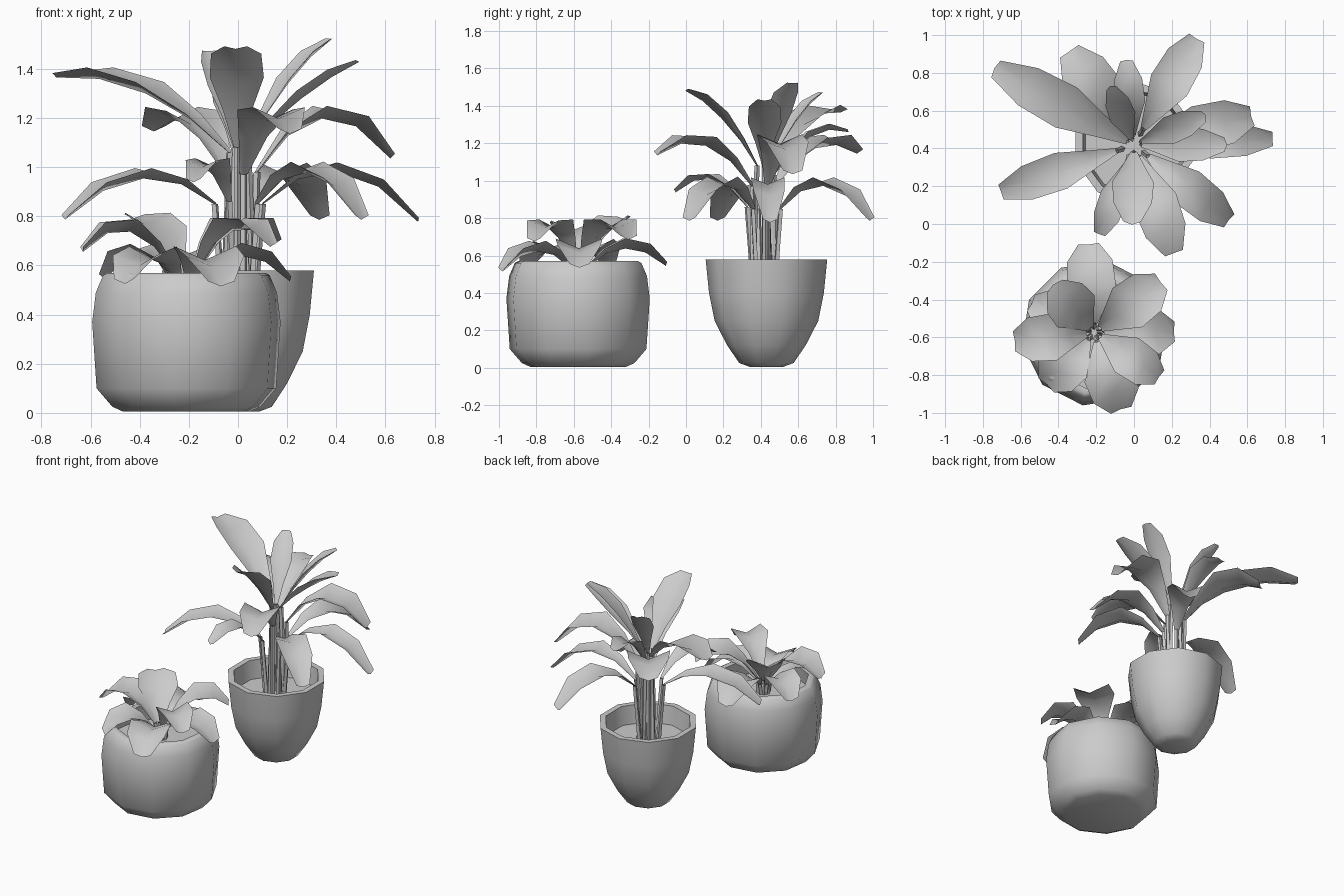
import bpy, bmesh, math
from mathutils import Vector

if "Cube" in bpy.data.objects:
    bpy.data.objects.remove(bpy.data.objects["Cube"])


def finish(name, bm, angle=50):
    bmesh.ops.recalc_face_normals(bm, faces=bm.faces)
    me = bpy.data.meshes.new(name)
    bm.to_mesh(me)
    bm.free()
    ob = bpy.data.objects.new(name, me)
    bpy.context.collection.objects.link(ob)
    bpy.ops.object.select_all(action='DESELECT')
    ob.select_set(True)
    bpy.context.view_layer.objects.active = ob
    bpy.ops.object.shade_smooth_by_angle(angle=math.radians(angle))
    return ob


def lathe(name, cx, cy, profile, phase, sides=10):
    """Spin a (radius, height) profile into a closed low-poly pot."""
    bm = bmesh.new()
    rings = []
    for r, z in profile:
        rings.append([bm.verts.new((cx + r * math.cos(math.tau * (i + phase) / sides),
                                    cy + r * math.sin(math.tau * (i + phase) / sides), z))
                      for i in range(sides)])
    for a, b in zip(rings, rings[1:]):
        for i in range(sides):
            j = (i + 1) % sides
            bm.faces.new((a[i], a[j], b[j], b[i]))
    bm.faces.new(rings[0])
    bm.faces.new(rings[-1])
    return finish(name, bm)


def leaf(name, base, start, tip, mid_z, width):
    """Thin stem from base to start, then an arched, folded blade to the tip."""
    bm = bmesh.new()
    base, p0, p2 = Vector(base), Vector(start), Vector(tip)
    ctrl = (p0 + p2) / 2
    ctrl.z = 2 * mid_z - (p0.z + p2.z) / 2
    out = Vector((p2.x - p0.x, p2.y - p0.y, 0)).normalized()
    side = Vector((-out.y, out.x, 0))
    # stem: four-sided tube
    rings = []
    for p, r in ((base, .016), (base.lerp(p0, .5), .014), (p0, .014)):
        rings.append([bm.verts.new(p + d * r) for d in (side, out, -side, -out)])
    for a, b in zip(rings, rings[1:]):
        for i in range(4):
            j = (i + 1) % 4
            bm.faces.new((a[i], a[j], b[j], b[i]))
    # blade: V-shaped cross-sections along the arch
    rows = []
    for t, w in ((0, .15), (.22, .52), (.48, 1), (.76, .93), (1, .42)):
        p = p0 * (1 - t) ** 2 + ctrl * 2 * t * (1 - t) + p2 * t * t
        tan = ((ctrl - p0) * (1 - t) + (p2 - ctrl) * t).normalized()
        up = tan.cross(side).normalized()
        if up.dot(Vector((0, 0, 1))) < 0:
            up = -up
        h = width * w / 2
        fold = .15 if t == 1 else .25
        rows.append([bm.verts.new(p + side * h + up * h * fold),
                     bm.verts.new(p - up * h * .17 + tan * (.012 if t == 1 else 0)),
                     bm.verts.new(p - side * h + up * h * fold)])
    for a, b in zip(rows, rows[1:]):
        for i in range(2):
            bm.faces.new((a[i], a[i + 1], b[i + 1], b[i]))
    return finish(name, bm, 70)


def plant(prefix, cx, cy, soil, base_r, leaves):
    """leaves: (tip x, tip y, tip z, mid z, start z, start radius, width)"""
    for n, (x, y, z, mz, sz, sr, w) in enumerate(leaves, 1):
        d = Vector((x - cx, y - cy, 0)).normalized()
        leaf(f"{prefix}_leaf_{n}", (cx + d.x * base_r, cy + d.y * base_r, soil),
             (cx + d.x * sr, cy + d.y * sr, sz), (x, y, z), mz, w)


# pots with rim, inner wall and soil
lathe("wide_pot", -.21, -.577,
      [(.26, .005), (.305, .025), (.37, .10), (.388, .37), (.373, .49), (.343, .56), (.325, .57),
       (.295, .565), (.31, .46)], .25)
lathe("tall_pot", 0, .43,
      [(.09, .005), (.145, .025), (.21, .12), (.277, .25), (.307, .40), (.325, .58),
       (.285, .58), (.27, .45)], .5)

# tall plant: drooping low tier, arched middle tier, upright top tier
plant("tall_plant", 0, .42, .45, .065, [
    (.33, .98, .80, .99, .85, .10, .22),
    (.73, .45, .79, .995, .85, .10, .18),
    (.50, .02, .80, .995, .85, .10, .21),
    (-.18, -.05, .95, 1.02, .86, .10, .15),
    (-.70, .17, .80, .97, .85, .10, .20),
    (-.34, .91, 1.16, 1.20, .97, .07, .28),
    (.62, .57, 1.05, 1.22, .98, .08, .25),
    (.21, -.15, 1.15, 1.21, .97, .07, .24),
    (-.04, .86, 1.27, 1.25, 1.03, .05, .16),
    (-.73, .82, 1.375, 1.325, 1.06, .04, .24),
    (.48, .42, 1.43, 1.30, 1.08, .04, .18),
    (.37, .57, 1.52, 1.36, 1.08, .04, .15),
    (-.01, .01, 1.485, 1.355, 1.08, .04, .22),
    (-.12, .72, 1.47, 1.33, 1.08, .03, .14),
])

# low plant: wide overlapping leaves
plant("low_plant", -.21, -.575, .46, .03, [
    (-.24, -.11, .56, .66, .54, .05, .26),
    (.14, -.31, .70, .765, .56, .04, .26),
    (.21, -.57, .55, .66, .54, .05, .25),
    (.13, -.81, .69, .77, .56, .04, .22),
    (-.07, -.98, .53, .645, .54, .05, .27),
    (-.46, -.85, .54, .645, .54, .05, .26),
    (-.63, -.62, .67, .76, .56, .04, .25),
    (-.54, -.42, .56, .66, .54, .05, .23),
    (-.42, -.33, .80, .74, .56, .03, .26),
])
